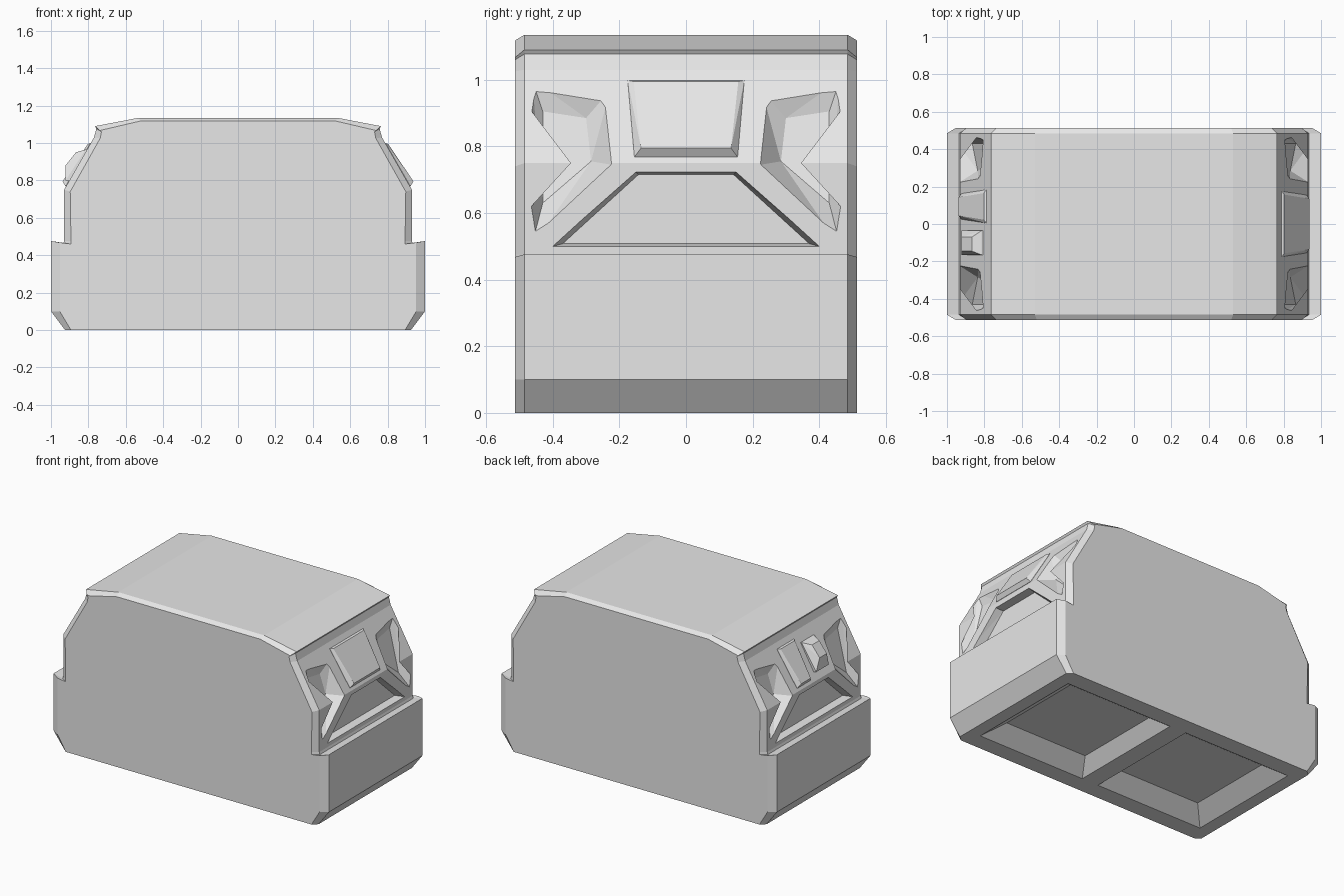
import bpy, bmesh
from mathutils import Vector

if "Cube" in bpy.data.objects:
    bpy.data.objects.remove(bpy.data.objects["Cube"])

grey = bpy.data.materials.new("plain grey")
grey.use_nodes = True
grey.diffuse_color = (0.8, 0.8, 0.8, 1)
grey.node_tree.nodes["Principled BSDF"].inputs["Base Color"].default_value = (0.8, 0.8, 0.8, 1)


def make(name, bm):
    bmesh.ops.recalc_face_normals(bm, faces=bm.faces)
    mesh = bpy.data.meshes.new(name)
    bm.to_mesh(mesh)
    bm.free()
    mesh.materials.append(grey)
    obj = bpy.data.objects.new(name, mesh)
    bpy.context.collection.objects.link(obj)
    return obj


def hull(name, points, side=1):
    """Convex solid around points, mirrored in x when side is -1."""
    bm = bmesh.new()
    for x, y, z in points:
        bm.verts.new((x * side, y, z))
    bmesh.ops.convex_hull(bm, input=bm.verts)
    bmesh.ops.dissolve_limit(bm, angle_limit=0.01, verts=bm.verts, edges=bm.edges)
    return make(name, bm)


def wall_x(z):
    """Outer face of the end walls at a given height."""
    return 0.93 if z < 0.75 else 0.93 - (z - 0.75) * 0.57


# Body: outer section and a slightly smaller section for the chamfered ends
outer = [(0.925, 0), (1, 0.1), (1, 0.476), (0.935, 0.46), (0.93, 0.475),
         (0.93, 0.75), (0.77, 1.03), (0.757, 1.077), (0.765, 1.09), (0.53, 1.135)]
inner = [(0.893, 0), (0.953, 0.1), (0.953, 0.468), (0.893, 0.46), (0.893, 0.475),
         (0.897, 0.74), (0.737, 1.025), (0.73, 1.06), (0.738, 1.067), (0.52, 1.118)]
bm = bmesh.new()
rings = []
for half, y in ((inner, -0.513), (outer, -0.485), (outer, 0.485), (inner, 0.513)):
    loop = half + [(-x, z) for x, z in reversed(half)]
    rings.append([bm.verts.new((x, y, z)) for x, z in loop])
for a, b in zip(rings, rings[1:]):
    for i in range(len(a)):
        j = (i + 1) % len(a)
        bm.faces.new((a[i], a[j], b[j], b[i]))
bm.faces.new(rings[0])
bm.faces.new(rings[-1])
body = make("body", bm)


def cut(name, opening, floor, side=1):
    """Sink a tapered recess; the cutter runs on past the opening."""
    pairs = [(Vector(o), Vector(f)) for o, f in zip(opening, floor)]
    points = [f for o, f in pairs] + [o + (o - f) * 0.6 for o, f in pairs]
    cutter = hull(name, points, side)
    cutter.hide_render = True
    mod = body.modifiers.new(name, "BOOLEAN")
    mod.operation, mod.solver, mod.object = "DIFFERENCE", "EXACT", cutter
    bpy.context.view_layer.objects.active = body
    bpy.ops.object.modifier_apply(modifier=name)
    bpy.data.objects.remove(cutter)


window = [(-0.45, 0.965), (-0.255, 0.937), (-0.225, 0.745), (-0.452, 0.545)]
pane = [(-0.43, 0.905), (-0.30, 0.885), (-0.285, 0.755), (-0.43, 0.63)]
lower = [(-0.40, 0.5), (0.40, 0.5), (0.15, 0.723), (-0.15, 0.723)]
lower_floor = [(-0.37, 0.508), (0.37, 0.508), (0.143, 0.715), (-0.143, 0.715)]
for side in (1, -1):
    # Corner recesses on both end walls
    for flip in (1, -1):
        cut("corner_recess",
            [(wall_x(z), y * flip, z) for y, z in window],
            [(0.865 - (z - 0.63) * 0.236, y * flip, z) for y, z in pane], side)
    # Wide lower recess
    cut("lower_recess", [(0.93, y, z) for y, z in lower],
        [(0.88, y, z) for y, z in lower_floor], side)
    # Tapered pockets in the underside
    cut("base_pocket",
        [(x, y, 0) for x in (0.06, 0.84) for y in (-0.40, 0.40)],
        [(x, y, 0.08) for x in (0.13, 0.73) for y in (-0.29, 0.29)], side)


def plate(name, y0, y1, side):
    """Raised sloping plate, narrower at the bottom, with bevelled edges."""
    points = []
    for y, s in ((y0, 1), (y1, -1)):
        points += [(0.75, y, 0.995), (0.79, y, 0.998), (0.803, y + s * 0.018, 0.995),
                   (0.938, y + s * 0.04, 0.795), (0.922, y + s * 0.02, 0.768),
                   (0.87, y + s * 0.02, 0.768)]
    hull(name, points, side)


# Raised fittings on the end walls
plate("wide_plate", -0.175, 0.175, 1)
plate("narrow_plate", 0.005, 0.183, -1)
base, top = (-0.165, -0.035), (-0.145, -0.07)
hull("small_block",
     [(x, y, z) for x, z in ((0.76, 0.95), (0.815, 0.965), (0.922, 0.80), (0.87, 0.79)) for y in base]
     + [(x, y, z) for x, z in ((0.867, 0.95), (0.922, 0.88)) for y in top], -1)
